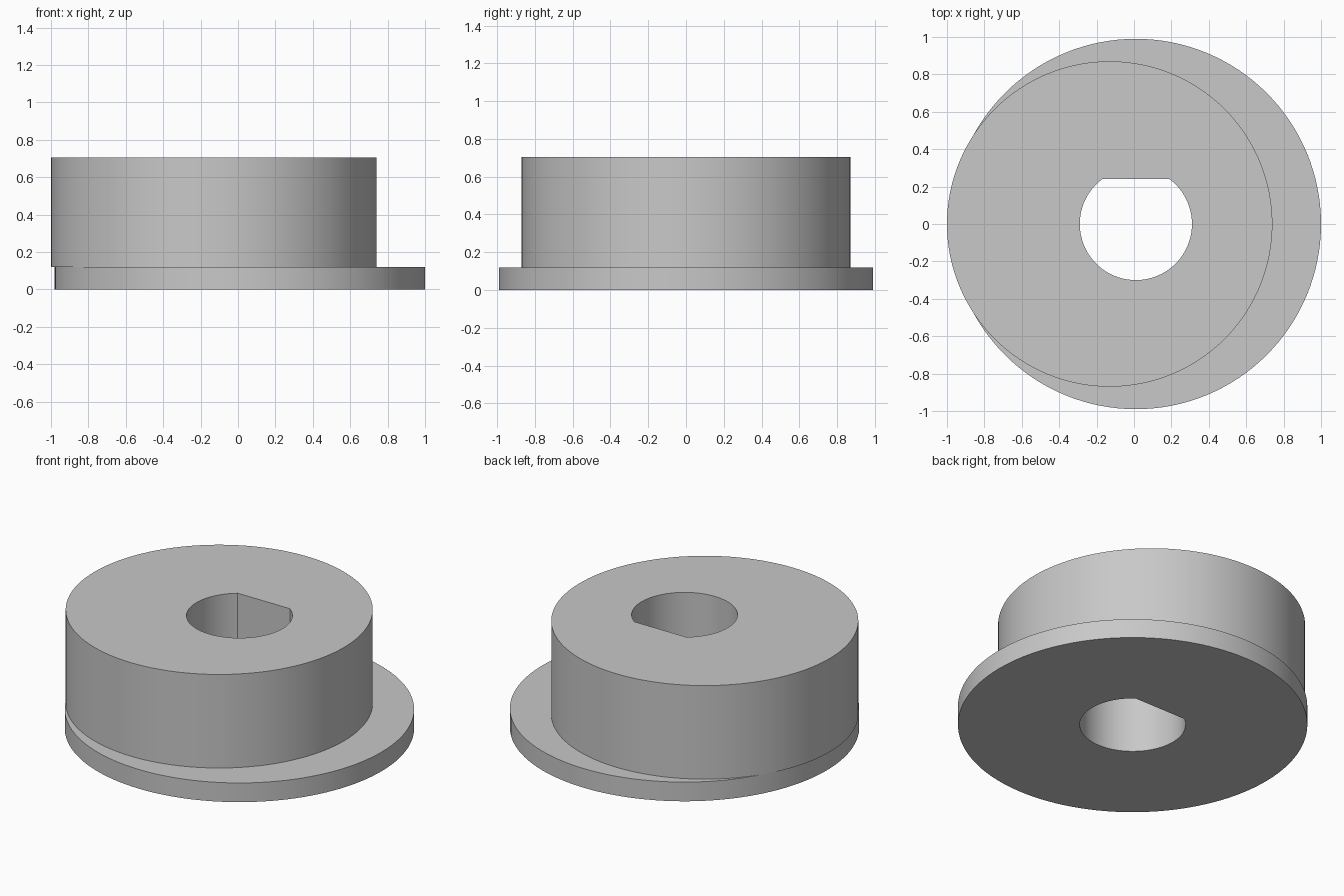
import bpy
import bmesh
from math import asin, cos, sin, pi, radians

cube = bpy.data.objects.get("Cube")
if cube:
    bpy.data.objects.remove(cube, do_unlink=True)

AXIS_X = 0.01      # shared centre of flange and bore
BORE_RADIUS = 0.30
BORE_FLAT = 0.24   # distance from the bore centre to its flat

grey = bpy.data.materials.new("plain grey")
grey.use_nodes = True
grey.diffuse_color = (0.58, 0.58, 0.58, 1)
grey.node_tree.nodes["Principled BSDF"].inputs["Base Color"].default_value = grey.diffuse_color


def circle(cx, radius, count=128):
    return [(cx + radius * cos(2 * pi * i / count), radius * sin(2 * pi * i / count))
            for i in range(count)]


def d_shape(cx, radius, flat, count=64):
    # Arc that runs round below the flat; closing the loop draws the flat
    start = pi - asin(flat / radius)
    sweep = 2 * pi - (pi - 2 * asin(flat / radius))
    return [(cx + radius * cos(start + sweep * i / count), radius * sin(start + sweep * i / count))
            for i in range(count + 1)]


def bored_disc(name, outline, hole, z_low, z_high):
    bm = bmesh.new()
    cap_edges = {z_low: [], z_high: []}
    for loop in (outline, hole):
        rings = []
        for z in (z_low, z_high):
            ring = [bm.verts.new((x, y, z)) for x, y in loop]
            cap_edges[z] += [bm.edges.new((ring[i - 1], ring[i])) for i in range(len(ring))]
            rings.append(ring)
        low, high = rings
        for i in range(len(low)):
            bm.faces.new((low[i - 1], low[i], high[i], high[i - 1]))
    for edges in cap_edges.values():
        bmesh.ops.triangle_fill(bm, edges=edges, use_beauty=True)
    bmesh.ops.recalc_face_normals(bm, faces=bm.faces)

    mesh = bpy.data.meshes.new(name)
    bm.to_mesh(mesh)
    bm.free()
    mesh.materials.append(grey)
    obj = bpy.data.objects.new(name, mesh)
    bpy.context.collection.objects.link(obj)
    bpy.ops.object.select_all(action='DESELECT')
    obj.select_set(True)
    bpy.context.view_layer.objects.active = obj
    bpy.ops.object.shade_smooth_by_angle(angle=radians(30))
    return obj


bore = d_shape(AXIS_X, BORE_RADIUS, BORE_FLAT)

# Thin round base flange
bored_disc("flange", circle(AXIS_X, 0.99), bore, 0, 0.12)

# Tall off-centre drum that slightly overhangs the flange
bored_disc("eccentric_drum", circle(-0.13, 0.87), bore, 0.12, 0.705)
